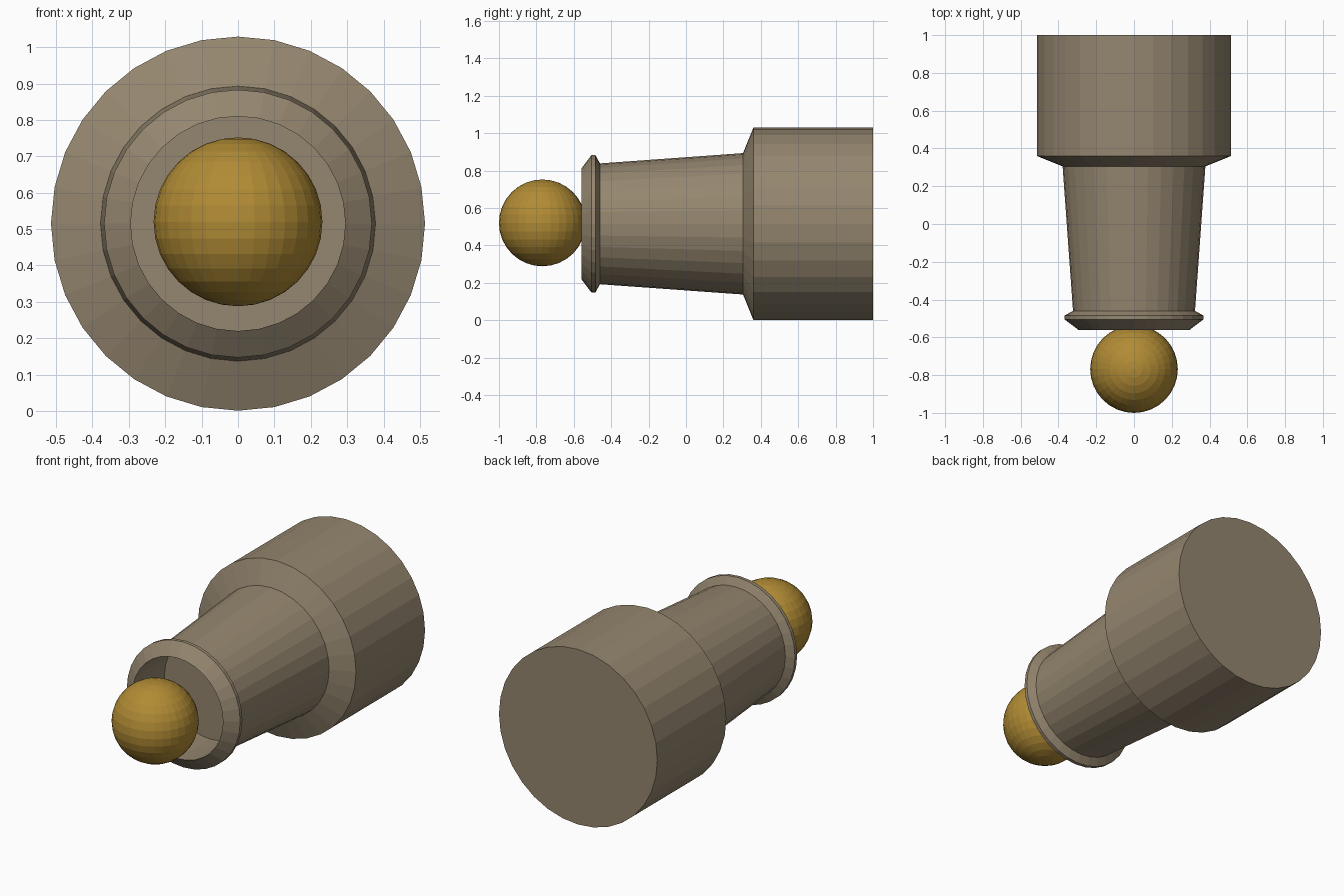
import bpy, bmesh
from math import sin, cos, tau
from mathutils import Matrix

old = bpy.data.objects.get("Cube")
if old:
    bpy.data.objects.remove(old, do_unlink=True)

SIDES = 32
AXIS_Z = 0.515


def material(name, rgb):
    mat = bpy.data.materials.new(name)
    mat.use_nodes = True
    mat.diffuse_color = (*rgb, 1)
    mat.node_tree.nodes["Principled BSDF"].inputs["Base Color"].default_value = (*rgb, 1)
    return mat


def add_object(name, bm, mat):
    bmesh.ops.recalc_face_normals(bm, faces=bm.faces)
    mesh = bpy.data.meshes.new(name)
    bm.to_mesh(mesh)
    bm.free()
    mesh.materials.append(mat)
    obj = bpy.data.objects.new(name, mesh)
    bpy.context.collection.objects.link(obj)
    return obj


def lathe(name, profile, mat):
    """Turn (radius, y) points about the y axis and cap both ends."""
    bm = bmesh.new()
    rings = []
    for r, y in profile:
        angles = [tau * i / SIDES for i in range(SIDES)]
        rings.append([bm.verts.new((r * sin(a), y, AXIS_Z + r * cos(a))) for a in angles])
    for a, b in zip(rings, rings[1:]):
        for i in range(SIDES):
            j = (i + 1) % SIDES
            bm.faces.new((a[i], a[j], b[j], b[i]))
    bm.faces.new(rings[0])
    bm.faces.new(rings[-1])
    return add_object(name, bm, mat)


taupe = material("taupe", (0.30, 0.24, 0.16))
gold = material("dark gold", (0.44, 0.26, 0.035))

# Stepped body: socket floor, socket wall, flared lip, tapered neck, wide base
lathe("socketed_body", [
    (0.295, -0.26), (0.295, -0.56), (0.368, -0.505), (0.368, -0.485),
    (0.323, -0.46), (0.378, 0.305), (0.514, 0.36), (0.514, 1.0)], taupe)

# Ball resting at the mouth of the socket
bm = bmesh.new()
bmesh.ops.create_uvsphere(bm, u_segments=32, v_segments=16, radius=0.232,
                          matrix=Matrix.Translation((0, -0.768, 0.52)))
add_object("tip_ball", bm, gold)
